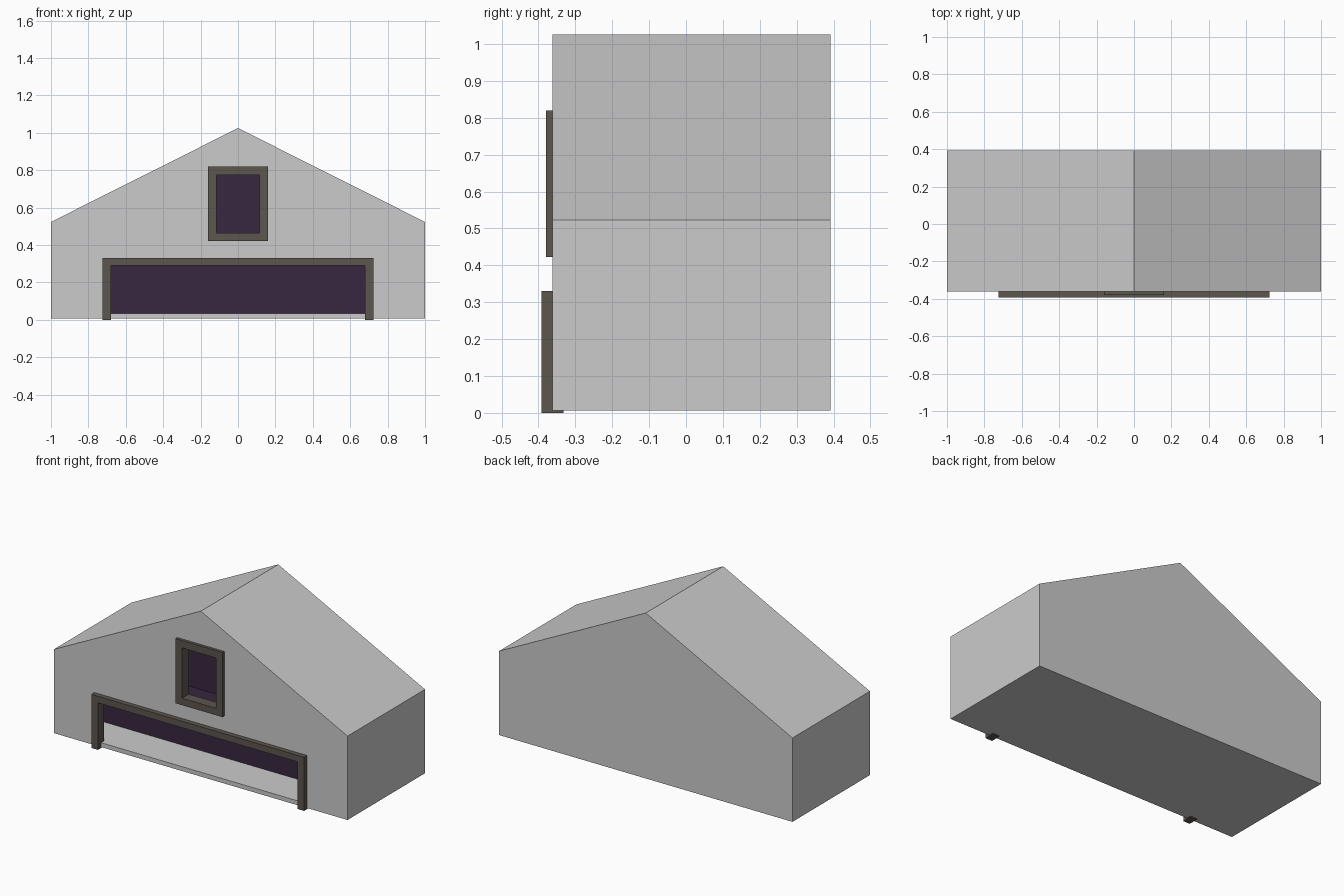
import bpy, bmesh

if "Cube" in bpy.data.objects:
    bpy.data.objects.remove(bpy.data.objects["Cube"])


def material(name, rgb):
    m = bpy.data.materials.new(name)
    m.diffuse_color = (*rgb, 1)
    m.use_nodes = True
    m.node_tree.nodes["Principled BSDF"].inputs["Base Color"].default_value = m.diffuse_color
    return m


brown = material("brown_trim", (0.11, 0.092, 0.078))
purple = material("dark_purple", (0.04, 0.02, 0.05))


def prism(name, profile, y0, y1, mat=None):
    """Extrude an x-z outline from y0 to y1."""
    bm = bmesh.new()
    face = bm.faces.new([bm.verts.new((x, y0, z)) for x, z in profile])
    ext = bmesh.ops.extrude_face_region(bm, geom=[face])
    verts = [v for v in ext["geom"] if isinstance(v, bmesh.types.BMVert)]
    bmesh.ops.translate(bm, verts=verts, vec=(0, y1 - y0, 0))
    bmesh.ops.recalc_face_normals(bm, faces=bm.faces)
    me = bpy.data.meshes.new(name)
    bm.to_mesh(me)
    bm.free()
    if mat:
        me.materials.append(mat)
    ob = bpy.data.objects.new(name, me)
    bpy.context.collection.objects.link(ob)
    return ob


def rect(w, z0, z1):
    return [(-w, z0), (w, z0), (w, z1), (-w, z1)]


def gable(w, z0, eave, ridge):
    return [(-w, z0), (w, z0), (w, eave), (0, ridge), (-w, eave)]


def cut(ob, cutter):
    mod = ob.modifiers.new(cutter.name, "BOOLEAN")
    mod.operation = "DIFFERENCE"
    mod.solver = "EXACT"
    mod.object = cutter
    cutter.hide_render = True
    cutter.hide_viewport = True
    cutter.display_type = "WIRE"


# Gabled body, with a wide low doorway, an attic window and a shallow room behind
body = prism("body", gable(1, 0.006, 0.523, 1.025), -0.362, 0.392)
cut(body, prism("door_cutter", rect(0.70, 0.033, 0.31), -0.5, -0.2))
cut(body, prism("window_cutter", rect(0.135, 0.445, 0.795), -0.5, -0.2))
cut(body, prism("room_cutter", gable(0.96, 0.033, 0.49, 0.97), -0.332, -0.12))

# Purple room back wall and attic floor
prism("room_back_wall", gable(0.955, 0.034, 0.488, 0.965), -0.13, -0.122, purple)
prism("attic_floor", rect(0.955, 0.395, 0.41), -0.33, -0.13, purple)

# Door trim: two posts and a lintel in one outline
o, i = 0.725, 0.68
prism("door_frame", [(-o, 0), (-i, 0), (-i, 0.29), (i, 0.29),
                     (i, 0), (o, 0), (o, 0.33), (-o, 0.33)],
      -0.392, -0.332, brown)

# Window trim: rectangular ring
frame = prism("window_frame", rect(0.16, 0.422, 0.82), -0.38, -0.315, brown)
cut(frame, prism("window_frame_cutter", rect(0.115, 0.465, 0.775), -0.5, -0.2))
